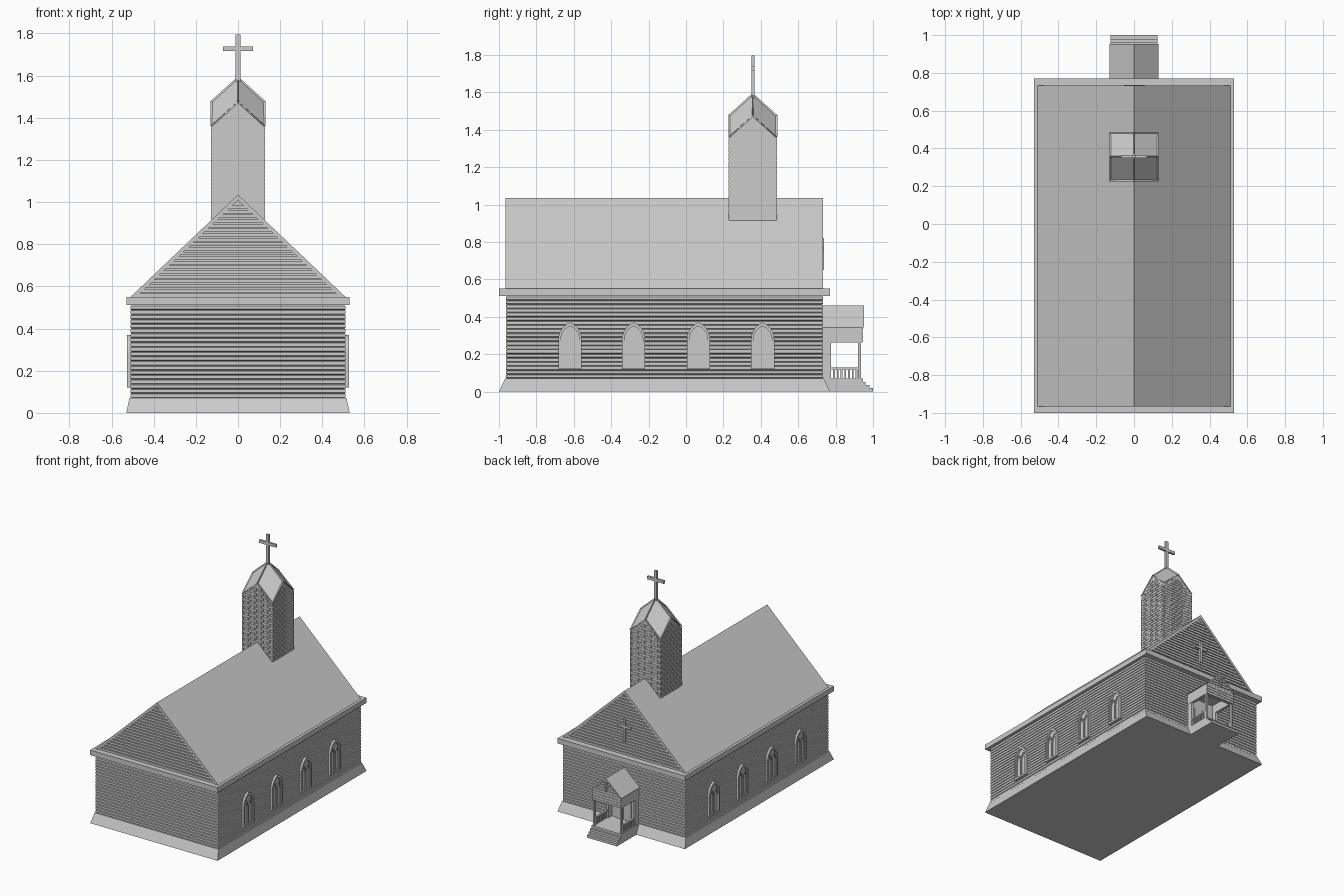
import bpy, bmesh, math
from mathutils import Vector, Matrix

old = bpy.data.objects.get("Cube")
if old:
    bpy.data.objects.remove(old, do_unlink=True)

paint = bpy.data.materials.new("plain_grey")
paint.use_nodes = True
GREY = (0.6, 0.6, 0.6, 1)
paint.diffuse_color = GREY
paint.node_tree.nodes["Principled BSDF"].inputs["Base Color"].default_value = GREY

YC = -0.115          # middle of the hall along y
TY = 0.357           # middle of the tower along y


def finish(name, bm):
    bmesh.ops.recalc_face_normals(bm, faces=bm.faces)
    me = bpy.data.meshes.new(name)
    bm.to_mesh(me)
    bm.free()
    me.materials.append(paint)
    ob = bpy.data.objects.new(name, me)
    bpy.context.collection.objects.link(ob)
    return ob


def loft(bm, rings, closed=False):
    """Join equal rings of points with quads; cap the ends unless closed."""
    rows = [[bm.verts.new(p) for p in r] for r in rings]
    n = len(rows[0])
    pairs = list(zip(rows, rows[1:])) + ([(rows[-1], rows[0])] if closed else [])
    for a, b in pairs:
        for i in range(n):
            j = (i + 1) % n
            bm.faces.new((a[i], a[j], b[j], b[i]))
    if not closed:
        bm.faces.new(rows[0])
        bm.faces.new(rows[-1])


def box(bm, x0, x1, y0, y1, z0, z1):
    loft(bm, [[(x0, y0, z), (x1, y0, z), (x1, y1, z), (x0, y1, z)] for z in (z0, z1)])


def along_y(bm, profile, y0, y1):
    loft(bm, [[(x, y, z) for x, z in profile] for y in (y0, y1)])


def rect(hx, y0, y1, z):
    return [(-hx, y0, z), (hx, y0, z), (hx, y1, z), (-hx, y1, z)]


def cross(bm, y0, y1, z0, z1, arm_z, arm, t):
    box(bm, -t, t, y0, y1, z0, z1)
    for s in (-1, 1):
        box(bm, s * t, s * arm, y0, y1, arm_z - t, arm_z + t)


def gable_roof(name, half, z0, z1, y0, y1, t):
    bm = bmesh.new()
    for s in (-1, 1):
        along_y(bm, [(s * half, z0), (0, z1), (0, z1 - t), (s * (half - t), z0)], y0, y1)
    return finish(name, bm)


def gable_boards(bm, half, z0, z1, y0, y1, pitch, gap):
    z, slope = z0, half / (z1 - z0)
    while z + pitch < z1:
        a, b = (z1 - z) * slope, (z1 - z - pitch + gap) * slope
        along_y(bm, [(-a, z), (a, z), (b, z + pitch - gap), (-b, z + pitch - gap)], y0, y1)
        z += pitch


# Sloping foundation
bm = bmesh.new()
loft(bm, [rect(0.53, -1, 0.77, 0), rect(0.515, -0.967, 0.737, 0.07)])
finish("foundation", bm)

# Hall walls with grooved horizontal boards
bm = bmesh.new()
rings, rows, pitch = [], 20, 0.022
for i in range(rows):
    z = 0.07 + i * pitch
    for dz, inset in ((0, 0.006), (0.004, 0), (0.019, 0), (pitch - 0.0005, 0.006)):
        rings.append(rect(0.511 - inset, -0.963 + inset, 0.733 - inset, z + dz))
loft(bm, rings)
finish("board_walls", bm)

# Cornice
bm = bmesh.new()
box(bm, -0.53, 0.53, -1, 0.77, 0.512, 0.55)
finish("cornice", bm)

# Main roof and boarded gables
gable_roof("main_roof", 0.51, 0.55, 1.035, -0.965, 0.732, 0.026)
bm = bmesh.new()
along_y(bm, [(-0.488, 0.548), (0.488, 0.548), (0, 1.012)], -0.947, 0.714)
finish("gable_core", bm)
bm = bmesh.new()
for y0, y1 in ((-0.958, -0.94), (0.707, 0.725)):
    gable_boards(bm, 0.486, 0.55, 1.011, y0, y1, 0.022, 0.006)
finish("gable_boards", bm)
bm = bmesh.new()
cross(bm, 0.72, 0.737, 0.65, 0.82, 0.765, 0.055, 0.009)
finish("gable_cross", bm)


# Pointed windows, drawn in (u, z) and set on a side wall
def arch(half, z0, spring, top, n=7):
    """Closed pointed arch, both sides bulging outwards."""
    h = top - spring
    r = (half * half + h * h) / (2 * half)
    end = math.asin(min(1, h / r))
    right = [(half - r + r * math.cos(end * i / n), spring + r * math.sin(end * i / n))
             for i in range(n + 1)]
    left = [(-u, z) for u, z in reversed(right[:-1])]
    return [(half, z0)] + right + left + [(-half, z0)]


def ring(bm, outer, inner, side, x0, x1, yc):
    at = lambda pts, x: [(side * x, yc + u, z) for u, z in pts]
    loft(bm, [at(outer, x0), at(outer, x1), at(inner, x1), at(inner, x0)], closed=True)


def window(bm, side, yc):
    ring(bm, arch(0.062, 0.12, 0.28, 0.37), arch(0.049, 0.133, 0.28, 0.35),
         side, 0.5, 0.526, yc)
    # Glass
    loft(bm, [[(side * x, yc + u, z) for u, z in arch(0.05, 0.13, 0.28, 0.352)]
              for x in (0.5, 0.513)])
    # Two lancets
    for s in (-1, 1):
        c = yc + s * 0.0245
        ring(bm, arch(0.026, 0.13, 0.25, 0.315), arch(0.019, 0.138, 0.25, 0.302),
             side, 0.51, 0.521, c)


bm = bmesh.new()
for side in (-1, 1):
    for yc in (-0.62, -0.28, 0.067, 0.41):
        window(bm, side, yc)
finish("pointed_windows", bm)

# Tower core, ending in four small gables
H, EAVE, PEAK, APEX = 0.126, 1.355, 1.47, 1.585


def helm(bm, h, eave, peak, apex):
    """Four rhombic roof faces; returns faces, corners and peaks."""
    turn = lambda p, k: Matrix.Rotation(k * math.pi / 2, 3, 'Z') @ Vector(p) + Vector((0, TY, 0))
    corners = [bm.verts.new(turn((h, h, eave), k)) for k in range(4)]
    peaks = [bm.verts.new(turn((h, 0, peak), k)) for k in range(4)]
    tip = bm.verts.new((0, TY, apex))
    faces = [bm.faces.new((tip, peaks[k], corners[k], peaks[(k + 1) % 4])) for k in range(4)]
    return faces, corners, peaks


bm = bmesh.new()
faces, corners, peaks = helm(bm, H, EAVE, PEAK, APEX)
feet = [bm.verts.new((c.co.x, c.co.y, 0.915)) for c in corners]
for k in range(4):
    bm.faces.new((feet[k - 1], feet[k], corners[k], peaks[k], corners[k - 1]))
bm.faces.new(feet)
finish("tower_core", bm)

# Raised tower bricks in staggered courses
bm = bmesh.new()
length, course = 0.036, 0.02
for k in range(4):
    spin = Matrix.Translation((0, TY, 0)) @ Matrix.Rotation(k * math.pi / 2, 4, 'Z')
    first = len(bm.verts)
    for row in range(28):
        z = 0.918 + row * course
        reach = H if z + course < EAVE else H * (PEAK - z - course) / (PEAK - EAVE)
        if reach < 0.015:
            continue
        start = -H - (length / 2 if row % 2 else 0)
        for i in range(9):
            a, b = max(start + i * length, -reach), min(start + (i + 1) * length - 0.004, reach)
            if b - a > 0.006:
                box(bm, a, b, -H - 0.003, -H + 0.002, z, z + course - 0.004)
    bm.verts.ensure_lookup_table()
    bmesh.ops.transform(bm, matrix=spin, verts=bm.verts[first:])
finish("tower_bricks", bm)

# Tower roof with raised borders round sunken panels
bm = bmesh.new()
faces, _, _ = helm(bm, 0.131, EAVE + 0.005, PEAK + 0.008, APEX + 0.011)
bmesh.ops.recalc_face_normals(bm, faces=bm.faces)
for f in faces:
    if f.normal.z < 0:
        f.normal_flip()
bmesh.ops.inset_individual(bm, faces=faces, thickness=0.01, depth=-0.006)
roof = finish("tower_roof", bm)

# Tower cross
bm = bmesh.new()
cross(bm, TY - 0.008, TY + 0.008, 1.57, 1.796, 1.727, 0.07, 0.011)
finish("tower_cross", bm)

# Porch floor and steps
bm = bmesh.new()
for y1, z1 in ((0.945, 0.07), (0.96, 0.052), (0.98, 0.035), (1.0, 0.018)):
    box(bm, -0.125, 0.125, 0.7, y1, 0, z1)
finish("porch_steps", bm)

# Porch posts, wall posts, balustrades and frieze
bm = bmesh.new()
for s in (-1, 1):
    box(bm, s * 0.105, s * 0.12, 0.92, 0.935, 0.07, 0.265)
    box(bm, s * 0.1, s * 0.12, 0.725, 0.775, 0.07, 0.265)
finish("porch_posts", bm)
bm = bmesh.new()
for s in (-1, 1):
    box(bm, s * 0.105, s * 0.12, 0.775, 0.92, 0.118, 0.128)
    for i in range(7):
        y = 0.787 + i * 0.02
        box(bm, s * 0.108, s * 0.117, y, y + 0.009, 0.07, 0.118)
finish("porch_balusters", bm)
bm = bmesh.new()
for s in (-1, 1):
    box(bm, s * 0.1, s * 0.122, 0.725, 0.942, 0.262, 0.345)
box(bm, -0.1, 0.1, 0.92, 0.942, 0.262, 0.345)
box(bm, -0.1, 0.1, 0.725, 0.92, 0.33, 0.345)
for i in range(4):
    z = 0.264 + i * 0.02
    box(bm, -0.122, 0.122, 0.942, 0.945, z, z + 0.015)
finish("porch_frieze", bm)

# Porch gable, roof and cross
gable_roof("porch_roof", 0.13, 0.342, 0.46, 0.72, 0.953, 0.014)
bm = bmesh.new()
along_y(bm, [(-0.117, 0.342), (0.117, 0.342), (0, 0.447)], 0.72, 0.937)
gable_boards(bm, 0.116, 0.343, 0.446, 0.93, 0.943, 0.02, 0.005)
cross(bm, 0.93, 0.951, 0.355, 0.425, 0.4, 0.022, 0.004)
finish("porch_gable", bm)

# Entrance door leaves
bm = bmesh.new()
box(bm, -0.1, 0.1, 0.72, 0.738, 0.07, 0.33)
for s in (-1, 1):
    box(bm, s * 0.004, s * 0.065, 0.73, 0.745, 0.07, 0.25)
finish("porch_door", bm)
